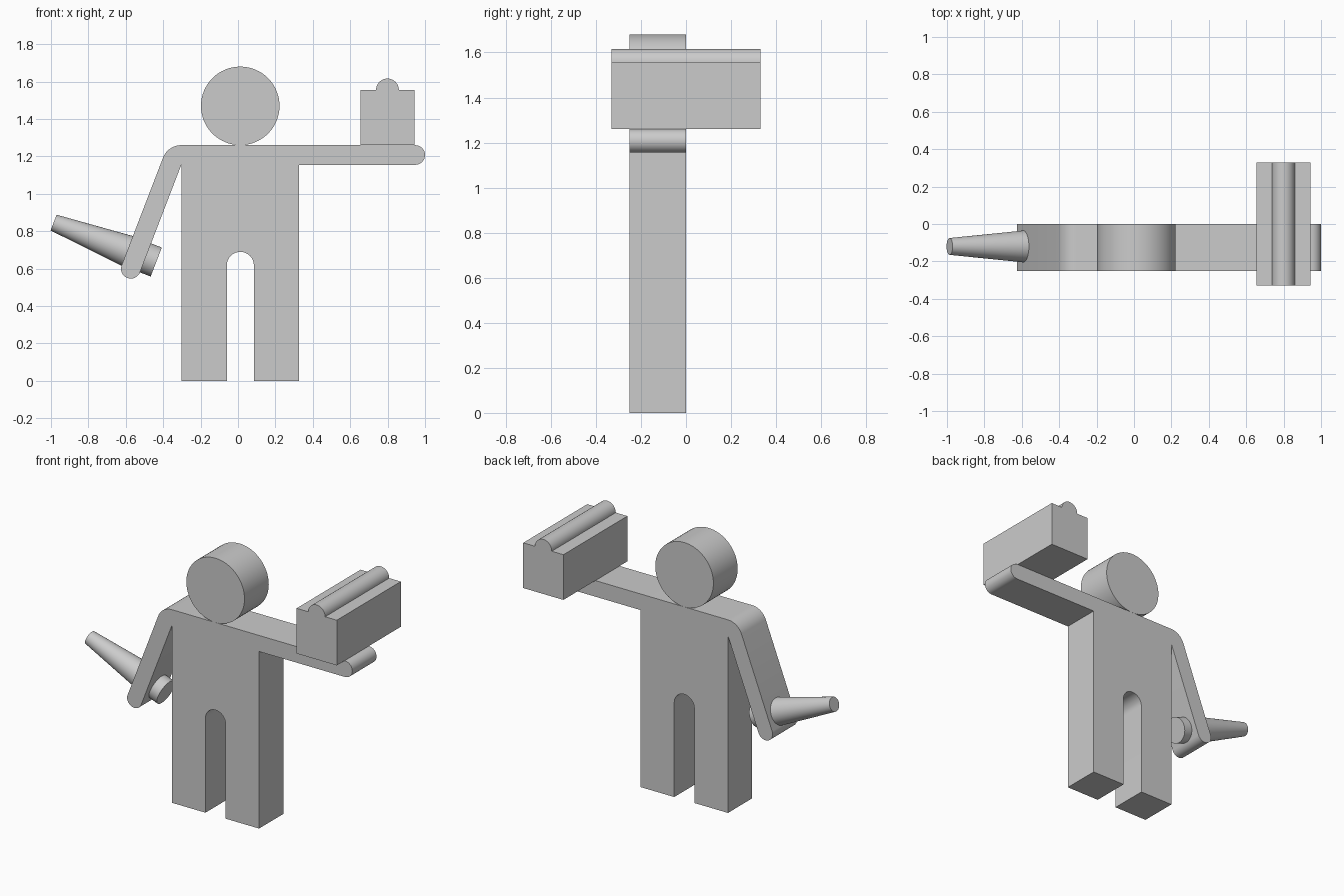
import bpy, bmesh
from math import sin, cos, pi, radians
from mathutils import Matrix, Vector

if "Cube" in bpy.data.objects:
    bpy.data.objects.remove(bpy.data.objects["Cube"])


def arc(cx, cz, r, a0, a1, n=16):
    """Points on an arc in the xz plane, angles in degrees."""
    return [(cx + r * cos(radians(a0 + (a1 - a0) * i / n)),
             cz + r * sin(radians(a0 + (a1 - a0) * i / n))) for i in range(n + 1)]


def finish(name, bm, matrix=None):
    bmesh.ops.recalc_face_normals(bm, faces=bm.faces)
    mesh = bpy.data.meshes.new(name)
    bm.to_mesh(mesh)
    bm.free()
    obj = bpy.data.objects.new(name, mesh)
    bpy.context.collection.objects.link(obj)
    if matrix:
        obj.matrix_world = matrix
    bpy.ops.object.select_all(action='DESELECT')
    obj.select_set(True)
    bpy.context.view_layer.objects.active = obj
    bpy.ops.object.shade_smooth_by_angle(angle=radians(30))
    return obj


def extrude(name, profile, y0, y1):
    """Closed xz profile extruded from y0 to y1."""
    bm = bmesh.new()
    face = bm.faces.new([bm.verts.new((x, y0, z)) for x, z in profile])
    new = bmesh.ops.extrude_face_region(bm, geom=[face], use_keep_orig=True)
    verts = [v for v in new['geom'] if isinstance(v, bmesh.types.BMVert)]
    bmesh.ops.translate(bm, vec=(0, y1 - y0, 0), verts=verts)
    return finish(name, bm)


def lathe(name, profile, matrix, n=48):
    """Capped turned shape around local z from (radius, height) pairs."""
    bm = bmesh.new()
    rings = [[bm.verts.new((r * cos(2 * pi * i / n), r * sin(2 * pi * i / n), h))
              for i in range(n)] for r, h in profile]
    for a, b in zip(rings, rings[1:]):
        for i in range(n):
            j = (i + 1) % n
            bm.faces.new((a[i], a[j], b[j], b[i]))
    bm.faces.new(rings[0])
    bm.faces.new(rings[-1])
    return finish(name, bm, matrix)


FRONT, BACK = -0.25, 0.0
TILT = 21          # lowered arm, degrees from vertical
R = 0.0525         # half the arm thickness
ARMPIT = (-0.303, 1.155)

# Body: legs, torso, raised arm and lowered arm in one flat outline
hand = (-0.573, 0.599)
body = [(-0.303, 0), (-0.06, 0)]
body += arc(0.0125, 0.617, 0.0725, 180, 0)            # gap between the legs
body += [(0.085, 0), (0.327, 0), (0.327, 1.155)]
body += arc(0.9475, 1.2075, R, -90, 90)               # raised hand
body += arc(*ARMPIT, 2 * R, 90, 180 - TILT)           # shoulder
body += arc(*hand, R, 180 - TILT, 360 - TILT)         # lowered hand
body += [ARMPIT]
extrude("body", body, FRONT, BACK)

# Head: flat disc resting on the shoulders
extrude("head", arc(0.012, 1.47, 0.21, 0, 360, 64)[:-1], FRONT, BACK)

# Box with a rounded carrying bar, standing on the raised arm
box = [(0.654, 1.26), (0.944, 1.26), (0.944, 1.555)]
box += arc(0.799, 1.555, 0.061, 0, 180, 24)
box += [(0.654, 1.555)]
extrude("box", box, -0.33, 0.33)

# Tapered tool passing through the lowered hand, square to the arm
axis = Vector((cos(radians(TILT)), 0, -sin(radians(TILT))))
pose = Matrix.Translation((-0.986, -0.12, 0.846)) @ axis.to_track_quat('Z', 'Y').to_matrix().to_4x4()
lathe("tapered_tool", [(0.045, 0), (0.085, 0.424), (0.083, 0.425), (0.083, 0.588)], pose)
